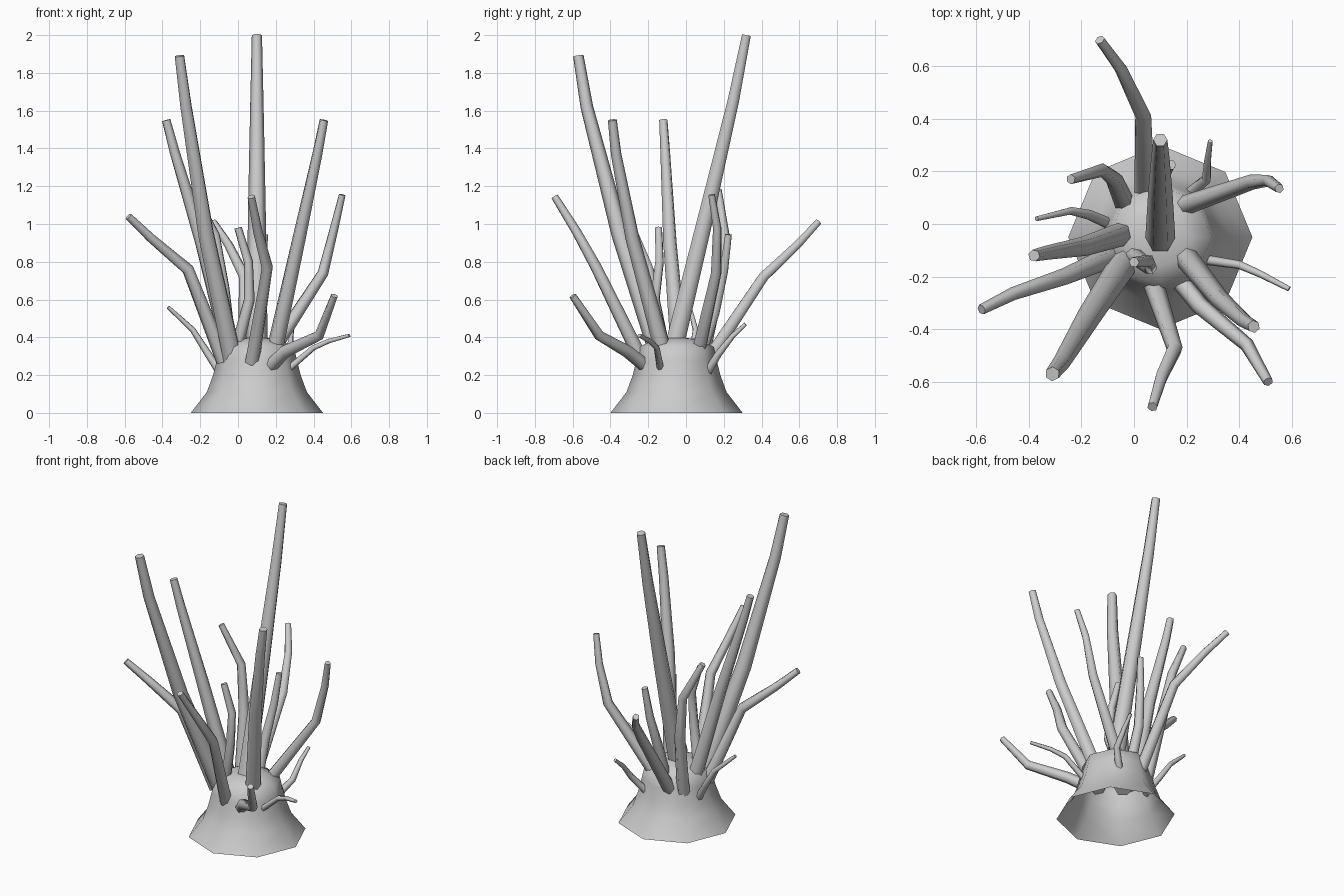
import bpy, bmesh
from math import cos, sin, tau
from mathutils import Vector


def smooth(obj):
    bpy.ops.object.select_all(action='DESELECT')
    obj.select_set(True)
    bpy.context.view_layer.objects.active = obj
    if obj.type == 'CURVE':
        bpy.ops.object.convert(target='MESH')
    bpy.ops.object.shade_smooth_by_angle(angle=1.2)


# Flared eight-sided body, open underneath, domed on top
CX, CY = 0.1, -0.05
profile = [(0.35, 0), (0.265, 0.11), (0.232, 0.2), (0.212, 0.28), (0.196, 0.35), (0.11, 0.392)]
bm = bmesh.new()
rings = [[bm.verts.new((CX + r * cos(tau * i / 8), CY + r * sin(tau * i / 8), z)) for i in range(8)]
         for r, z in profile]
for lo, hi in zip(rings, rings[1:]):
    for i in range(8):
        j = (i + 1) % 8
        bm.faces.new((lo[i], lo[j], hi[j], hi[i]))
top = bm.verts.new((CX, CY, 0.40))
for i in range(8):
    bm.faces.new((rings[-1][i], rings[-1][(i + 1) % 8], top))
mesh = bpy.data.meshes.new("body")
bm.to_mesh(mesh)
bm.free()
body = bpy.data.objects.new("body", mesh)
bpy.context.collection.objects.link(body)
smooth(body)


# Six-sided tapering tentacle along a short path, rooted inside the body
def tentacle(name, r0, r1, *path):
    pts = [Vector(p) for p in path]
    pts[0] -= (pts[1] - pts[0]).normalized() * 0.07
    total = sum((b - a).length for a, b in zip(pts, pts[1:]))
    cu = bpy.data.curves.new(name, 'CURVE')
    cu.dimensions = '3D'
    cu.bevel_depth = 1.0
    cu.bevel_resolution = 1
    cu.use_fill_caps = True
    sp = cu.splines.new('POLY')
    sp.points.add(len(pts) - 1)
    run = 0
    for i, p in enumerate(pts):
        if i:
            run += (p - pts[i - 1]).length
        sp.points[i].co = (*p, 1)
        sp.points[i].radius = r0 * 1.1 + (r1 - r0 * 1.1) * (run / total) ** 1.3
    obj = bpy.data.objects.new(name, cu)
    bpy.context.collection.objects.link(obj)
    smooth(obj)


# Tall tentacles
tentacle("tall_centre", 0.053, 0.027, (0.1, -0.06, 0.36), (0.1, 0.12, 1.1), (0.1, 0.25, 1.65), (0.1, 0.32, 2.0))
tentacle("tall_front_left", 0.05, 0.028, (-0.04, -0.15, 0.34), (-0.17, -0.35, 0.95),
         (-0.275, -0.525, 1.62), (-0.31, -0.57, 1.89))
tentacle("tall_left", 0.042, 0.023, (-0.05, -0.04, 0.36), (-0.19, -0.085, 0.9),
         (-0.335, -0.11, 1.38), (-0.38, -0.12, 1.55))
tentacle("tall_right", 0.042, 0.024, (0.2, -0.13, 0.36), (0.325, -0.285, 0.93),
         (0.42, -0.37, 1.37), (0.455, -0.39, 1.55))

# Medium tentacles
tentacle("medium_left", 0.038, 0.02, (-0.1, -0.13, 0.34), (-0.265, -0.2, 0.76),
         (-0.46, -0.265, 0.925), (-0.58, -0.325, 1.04))
tentacle("medium_right", 0.036, 0.018, (0.19, 0.07, 0.34), (0.45, 0.16, 0.74),
         (0.51, 0.165, 0.98), (0.552, 0.135, 1.155))
tentacle("medium_front", 0.036, 0.02, (0.085, -0.26, 0.33), (0.155, -0.475, 0.77),
         (0.105, -0.58, 0.96), (0.07, -0.695, 1.145))
tentacle("medium_back", 0.036, 0.02, (0.04, 0.15, 0.33), (0.035, 0.41, 0.72),
         (-0.05, 0.59, 0.89), (-0.13, 0.70, 1.01))
tentacle("medium_back_left", 0.036, 0.019, (-0.04, 0.09, 0.32), (-0.075, 0.17, 0.66),
         (-0.12, 0.205, 0.94), (-0.24, 0.17, 1.18))

# Short tentacles
tentacle("short_inner", 0.03, 0.02, (0.0, -0.12, 0.37), (0.06, -0.165, 0.6),
         (0.055, -0.14, 0.8), (0.0, -0.145, 0.98))
tentacle("short_back", 0.033, 0.02, (0.09, 0.09, 0.35), (0.09, 0.15, 0.53),
         (0.12, 0.2, 0.75), (0.14, 0.225, 0.945))
tentacle("short_front_right", 0.033, 0.019, (0.21, -0.26, 0.285), (0.25, -0.31, 0.325),
         (0.43, -0.46, 0.41), (0.51, -0.6, 0.62))

# Thin side feelers
tentacle("feeler_right", 0.018, 0.01, (0.3, -0.14, 0.26), (0.40, -0.155, 0.345),
         (0.48, -0.19, 0.38), (0.59, -0.247, 0.41))
tentacle("feeler_left", 0.02, 0.01, (-0.125, 0.015, 0.26), (-0.17, 0.035, 0.33),
         (-0.24, 0.05, 0.44), (-0.37, 0.02, 0.56))
tentacle("feeler_back", 0.021, 0.01, (0.24, 0.14, 0.26), (0.275, 0.17, 0.31),
         (0.28, 0.245, 0.405), (0.29, 0.315, 0.47))
